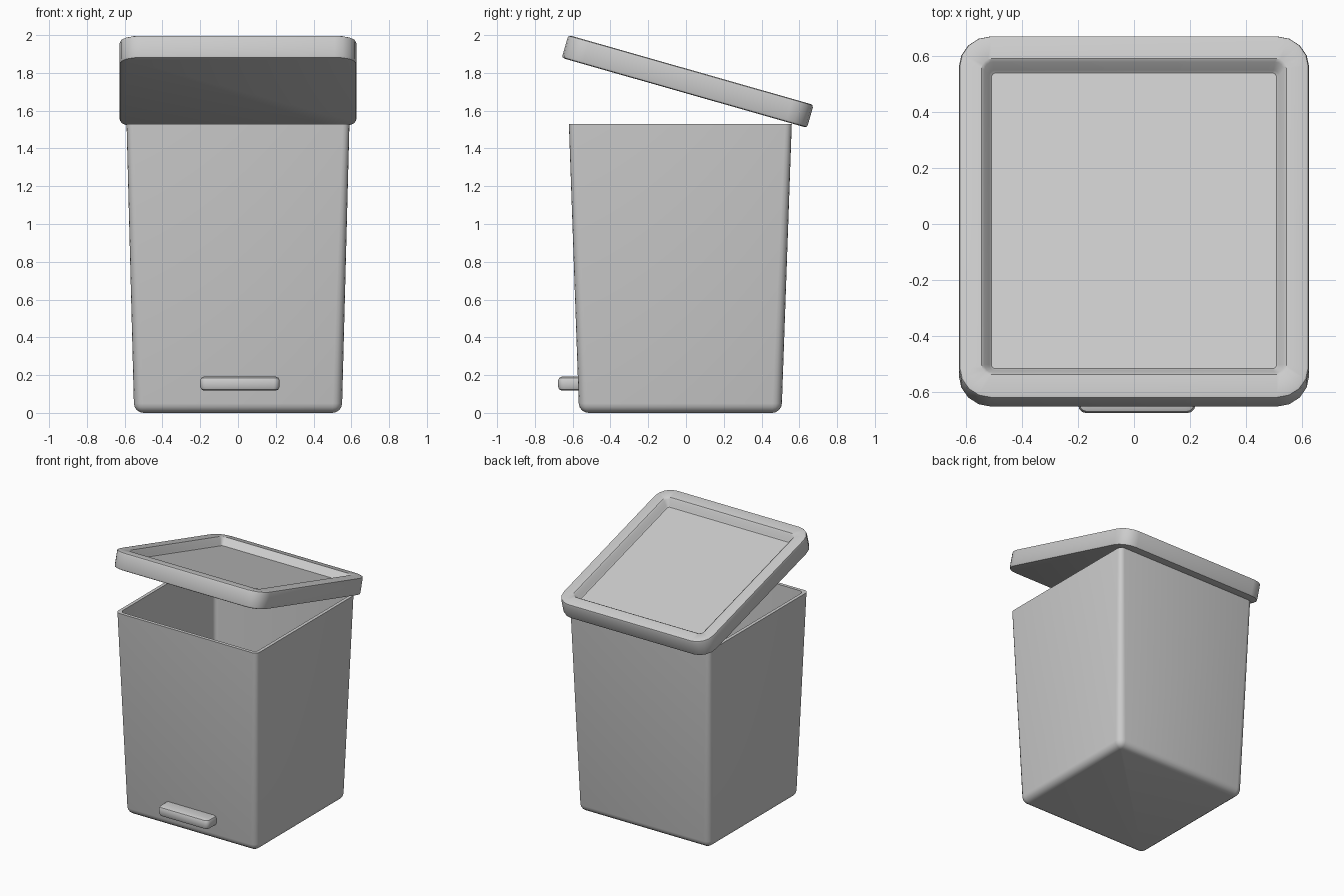
import bpy, bmesh, math

if "Cube" in bpy.data.objects:
    bpy.data.objects.remove(bpy.data.objects["Cube"])


def ring(bm, hx, hy, r, z, seg=4):
    """Rounded rectangle loop of vertices at height z."""
    verts = []
    for k, (sx, sy) in enumerate([(1, 1), (-1, 1), (-1, -1), (1, -1)]):
        for i in range(seg + 1):
            a = math.pi / 2 * (k + i / seg)
            verts.append(bm.verts.new((sx * (hx - r) + r * math.cos(a),
                                       sy * (hy - r) + r * math.sin(a), z)))
    return verts


def loft(name, rings, seg=4, location=(0, 0, 0), tilt=0.0):
    """Skin a stack of (half x, half y, corner radius, z) loops, capped at both ends."""
    bm = bmesh.new()
    loops = [ring(bm, *r, seg) for r in rings]
    n = len(loops[0])
    for a, b in zip(loops, loops[1:]):
        for i in range(n):
            j = (i + 1) % n
            bm.faces.new((a[i], a[j], b[j], b[i]))
    bm.faces.new(loops[0][::-1])
    bm.faces.new(loops[-1])
    bmesh.ops.recalc_face_normals(bm, faces=bm.faces)
    mesh = bpy.data.meshes.new(name)
    bm.to_mesh(mesh)
    bm.free()
    ob = bpy.data.objects.new(name, mesh)
    bpy.context.collection.objects.link(ob)
    ob.location = location
    ob.rotation_euler.x = tilt
    bpy.ops.object.select_all(action='DESELECT')
    ob.select_set(True)
    bpy.context.view_layer.objects.active = ob
    bpy.ops.object.shade_smooth_by_angle(angle=math.radians(35))
    return ob


# Tapered hollow bin: rounded base, outer wall, rim, inner wall, inner floor
H, R, T = 1.53, 0.05, 0.025


def wall(z, inset=0.0, r=R):
    t = z / H
    return (0.55 + 0.04 * t - inset, 0.536 + 0.054 * t - inset, r, z)


base = []
for i in range(5):
    a = math.pi / 2 * i / 4
    base.append(wall(R * (1 - math.cos(a)), R * (1 - math.sin(a)),
                     max(0.008, R * math.sin(a))))
inner = [wall(H, T, 0.03), wall(0.07, T, 0.03), wall(T + 0.01, T + 0.035, 0.01)]
loft("bin_body", base + [wall(H, 0, 0.035)] + inner, location=(0, -0.03, 0))

# Tilted lid with a sunken top panel
LX, LY, LH, B = 0.627, 0.675, 0.063, 0.015
lid = [(LX - B, LY - B, 0.1, -LH), (LX - 0.004, LY - 0.004, 0.11, -LH + 0.004),
       (LX, LY, 0.115, -LH + B), (LX, LY, 0.115, LH - B),
       (LX - 0.004, LY - 0.004, 0.11, LH - 0.004), (LX - B, LY - B, 0.1, LH),
       (0.545, 0.588, 0.035, LH), (0.535, 0.578, 0.03, LH - 0.008),
       (0.518, 0.558, 0.02, LH - 0.047), (0.51, 0.55, 0.015, LH - 0.055)]
loft("lid", lid, seg=4, location=(0, 0.009, 1.755), tilt=math.radians(-15.9))

# Foot pedal at the front
P = 0.02
pedal = [(0.21 - P, 0.075 - P, 0.015, -0.037), (0.21 - 0.006, 0.075 - 0.006, 0.026, -0.031),
         (0.21, 0.075, 0.03, -0.037 + P), (0.21, 0.075, 0.03, 0.037 - P),
         (0.21 - 0.006, 0.075 - 0.006, 0.026, 0.031), (0.21 - P, 0.075 - P, 0.015, 0.037)]
loft("foot_pedal", pedal, seg=3, location=(0.01, -0.602, 0.155))
